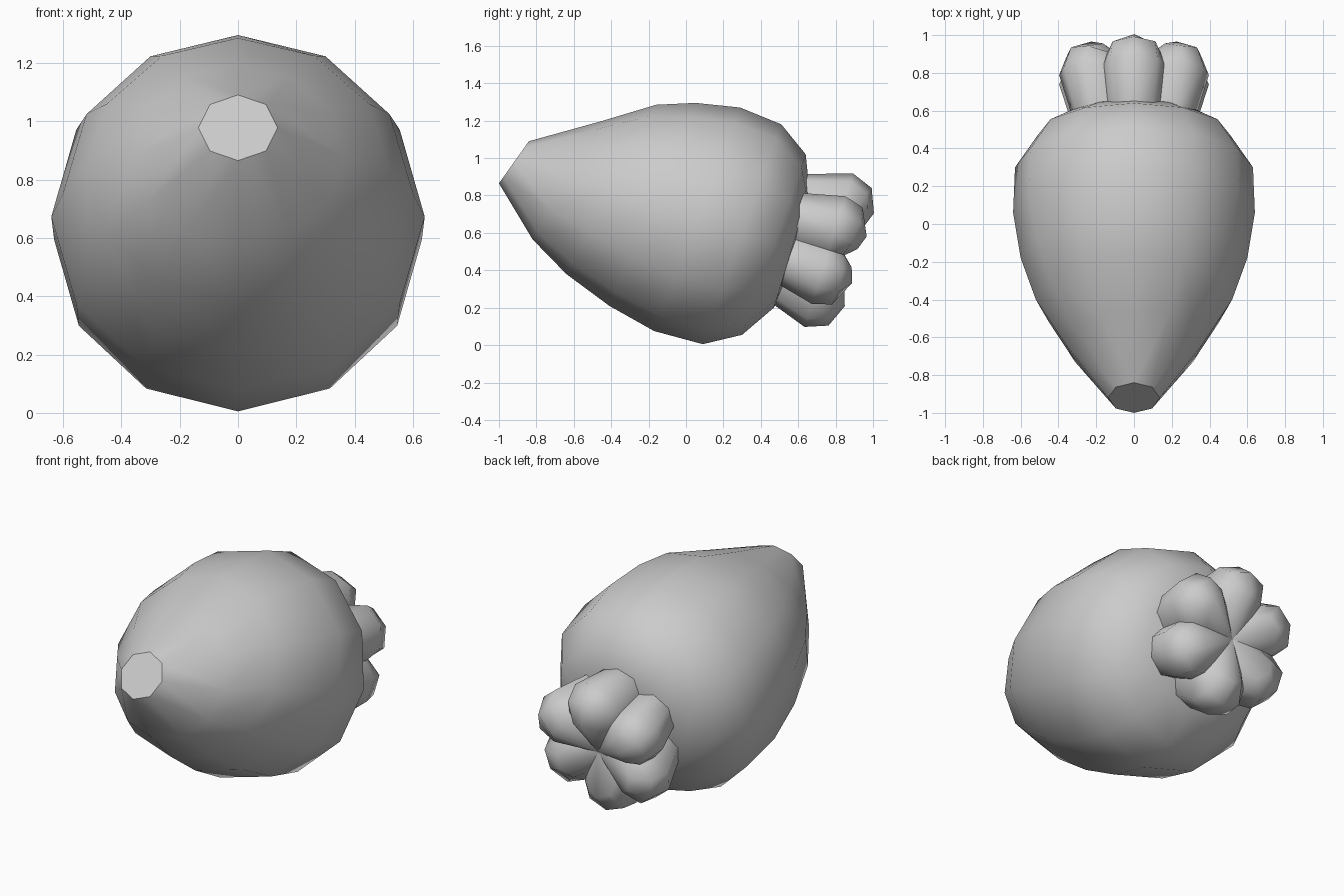
import bpy, bmesh, math
from math import sin, cos, pi, radians
from mathutils import Vector

if "Cube" in bpy.data.objects:
    bpy.data.objects.remove(bpy.data.objects["Cube"])


def finish(bm, name, angle):
    bmesh.ops.recalc_face_normals(bm, faces=bm.faces[:])
    mesh = bpy.data.meshes.new(name)
    bm.to_mesh(mesh)
    bm.free()
    ob = bpy.data.objects.new(name, mesh)
    bpy.context.collection.objects.link(ob)
    bpy.ops.object.select_all(action='DESELECT')
    ob.select_set(True)
    bpy.context.view_layer.objects.active = ob
    bpy.ops.object.shade_smooth_by_angle(angle=radians(angle))
    return ob


def skin(bm, a, b):
    n = len(a)
    for i in range(n):
        j = (i + 1) % n
        bm.faces.new((a[i], a[j], b[j], b[i]))


def fan(bm, ring, point):
    p = bm.verts.new(point)
    for i in range(len(ring)):
        bm.faces.new((ring[i], ring[(i + 1) % len(ring)], p))


# Body: tilted round sections, each given by top (y, z), bottom (y, z), half width
sections = [
    (.66, .83, .47, .20, .36),
    (.64, 1.02, .30, .055, .51),
    (.51, 1.18, .09, .005, .63),
    (.29, 1.27, -.17, .075, .64),
    (.05, 1.295, -.41, .21, .60),
    (-.16, 1.285, -.64, .38, .52),
    (-.46, 1.195, -.82, .565, .36),
]


def section(bm, ty, tz, by, bz, w, n):
    top, bot = Vector((0, ty, tz)), Vector((0, by, bz))
    mid, half = (top + bot) / 2, (top - bot) / 2
    return [bm.verts.new(mid + half * cos(2 * pi * i / n) + Vector((w * sin(2 * pi * i / n), 0, 0)))
            for i in range(n)]


bm = bmesh.new()
rings = [section(bm, *s, 12) for s in sections]
fan(bm, rings[0], (0, .60, .50))
for a, b in zip(rings, rings[1:]):
    skin(bm, a, b)

# Eight-sided flat snout joined to the twelve-sided body
snout = section(bm, -.84, 1.09, -1.0, .865, .136, 8)
bm.faces.new(snout)
loops = [bm.edges.get((r[i], r[(i + 1) % len(r)])) for r in (rings[-1], snout) for i in range(len(r))]
bmesh.ops.bridge_loops(bm, edges=loops)
finish(bm, "body", 35)

# Rear cluster: six lobes around a tilted axis, dimpled in the middle
n_axis = Vector((0, .955, -.30))
u_axis = Vector((0, .30, .955))
x_axis = Vector((1, 0, 0))
centre = Vector((0, .82, .49))
# each ring: (radius, height) at crest, shoulder, valley
profile = [
    ((.35, -.30), (.33, -.30), (.27, -.30)),
    ((.43, -.06), (.405, -.06), (.32, -.06)),
    ((.385, .06), (.365, .045), (.28, .02)),
    ((.26, .112), (.245, .085), (.19, .03)),
]
bm = bmesh.new()
rings = []
for crest, shoulder, valley in profile:
    ring = []
    for k in range(6):
        for off, (r, h) in ((0, crest), (18, shoulder), (30, valley), (42, shoulder)):
            a = radians(60 * k + off)
            ring.append(bm.verts.new(centre + n_axis * h + (u_axis * cos(a) + x_axis * sin(a)) * r))
    rings.append(ring)
for a, b in zip(rings, rings[1:]):
    skin(bm, a, b)
fan(bm, rings[-1], centre + n_axis * .02)
fan(bm, rings[0], centre - n_axis * .33)
finish(bm, "rear_lobes", 50)
